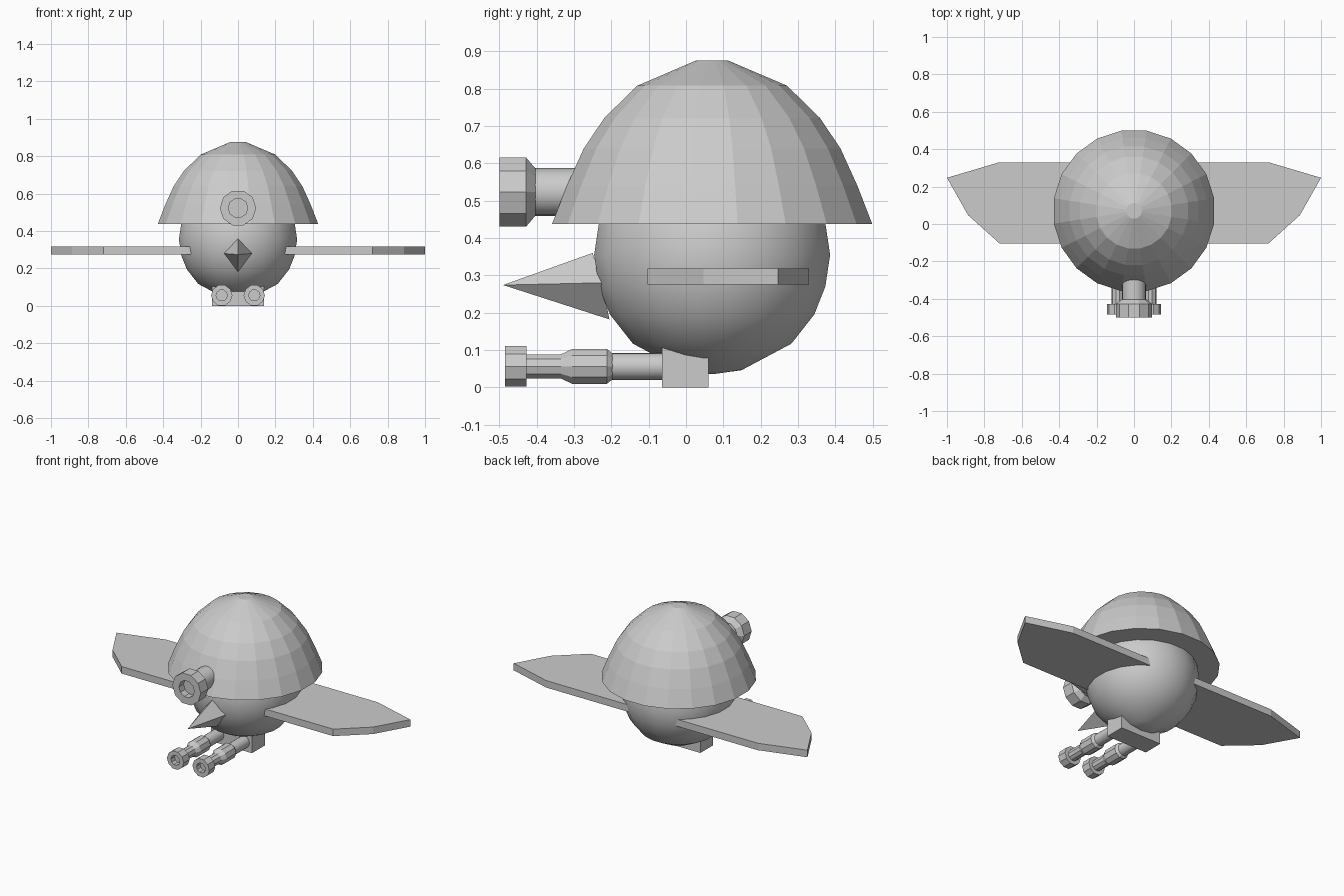
import bpy, bmesh, math

if "Cube" in bpy.data.objects:
    bpy.data.objects.remove(bpy.data.objects["Cube"])

CY = 0.07  # y of the body axis


def make_object(name, bm, smooth=False):
    bmesh.ops.remove_doubles(bm, verts=bm.verts, dist=1e-5)
    bmesh.ops.recalc_face_normals(bm, faces=bm.faces)
    me = bpy.data.meshes.new(name)
    bm.to_mesh(me)
    bm.free()
    for p in me.polygons:
        p.use_smooth = smooth
    ob = bpy.data.objects.new(name, me)
    bpy.context.collection.objects.link(ob)
    return ob


def lathe(name, profile, n, place, phase=0.0, smooth=False):
    """Spin (radius, height) points; place maps (u, v, height) to a position."""
    bm = bmesh.new()
    rings = []
    for r, h in profile:
        if r == 0:
            rings.append([bm.verts.new(place(0, 0, h))] * n)
        else:
            angles = [2 * math.pi * i / n + phase for i in range(n)]
            rings.append([bm.verts.new(place(r * math.cos(a), r * math.sin(a), h)) for a in angles])
    for a, b in zip(rings, rings[1:]):
        for i in range(n):
            j = (i + 1) % n
            bm.faces.new(dict.fromkeys((a[i], a[j], b[j], b[i])))
    return make_object(name, bm, smooth)


def upright(u, v, h):
    return (u, CY + v, h)


def forward(x, z):
    return lambda u, v, h: (x + u, h, z + v)


# Smooth round body
half = [(0, 0.32), (0.08, 0.309), (0.215, 0.238), (0.277, 0.16), (0.307, 0.085)]
body = [(r, 0.355 - d) for r, d in half] + [(0.32, 0.355)] + [(r, 0.355 + d) for r, d in reversed(half)]
lathe("body", body, 20, upright, math.pi / 20, smooth=True)

# Faceted dome helmet with a flat underside
dome = [(0, 0.438), (0.434, 0.438), (0.394, 0.54), (0.348, 0.64),
        (0.292, 0.722), (0.203, 0.808), (0.042, 0.876), (0, 0.876)]
lathe("helmet", dome, 20, upright, math.pi / 20)

# Wings: flat outline, extruded and mirrored
bm = bmesh.new()
outline = [(0.1, 0.33), (0.72, 0.33), (1.0, 0.247), (0.887, 0.047), (0.72, -0.103), (0.1, -0.103)]
face = bm.faces.new([bm.verts.new((x, y, 0.275)) for x, y in outline])
ext = bmesh.ops.extrude_face_region(bm, geom=[face])
bmesh.ops.translate(bm, vec=(0, 0, 0.043),
                    verts=[v for v in ext["geom"] if isinstance(v, bmesh.types.BMVert)])
wings = make_object("wings", bm)
wings.modifiers.new("mirror", "MIRROR")

# Beak: four-sided spike meeting the body surface
bm = bmesh.new()
base = [bm.verts.new(c) for c in [(0, -0.25, 0.36), (0.075, -0.225, 0.28),
                                  (0, -0.205, 0.182), (-0.075, -0.225, 0.28)]]
tip = bm.verts.new((0, -0.49, 0.274))
for i in range(4):
    bm.faces.new((base[i], base[(i + 1) % 4], tip))
bm.faces.new(base)
make_object("beak", bm)

# Cannon on the helmet
lathe("cannon_nozzle", [(0, -0.455), (0.052, -0.455), (0.052, -0.5), (0.097, -0.5),
                        (0.097, -0.428), (0.066, -0.403), (0, -0.403)], 10, forward(0, 0.523))
lathe("cannon_barrel", [(0, -0.42), (0.064, -0.42), (0.064, -0.2), (0, -0.2)][1:3], 20,
      forward(0, 0.523), smooth=True)

# Twin guns below
for side, x in (("left", -0.087), ("right", 0.087)):
    place = forward(x, 0.056)
    lathe(side + "_gun", [(0, -0.45), (0.03, -0.45), (0.03, -0.485), (0.057, -0.485),
                          (0.057, -0.427), (0.034, -0.427), (0.034, -0.335), (0.049, -0.305),
                          (0.049, -0.212), (0.036, -0.196), (0, -0.196)], 10, place)
    lathe(side + "_gun_tube", [(0.036, -0.21), (0.036, -0.05)], 20, place, smooth=True)

# Gun mount block
bm = bmesh.new()
bmesh.ops.create_cube(bm, size=1)
for v in bm.verts:
    v.co = (v.co.x * 0.28, v.co.y * 0.125 - 0.002, (v.co.z + 0.5) * 0.115)
make_object("gun_mount", bm)
